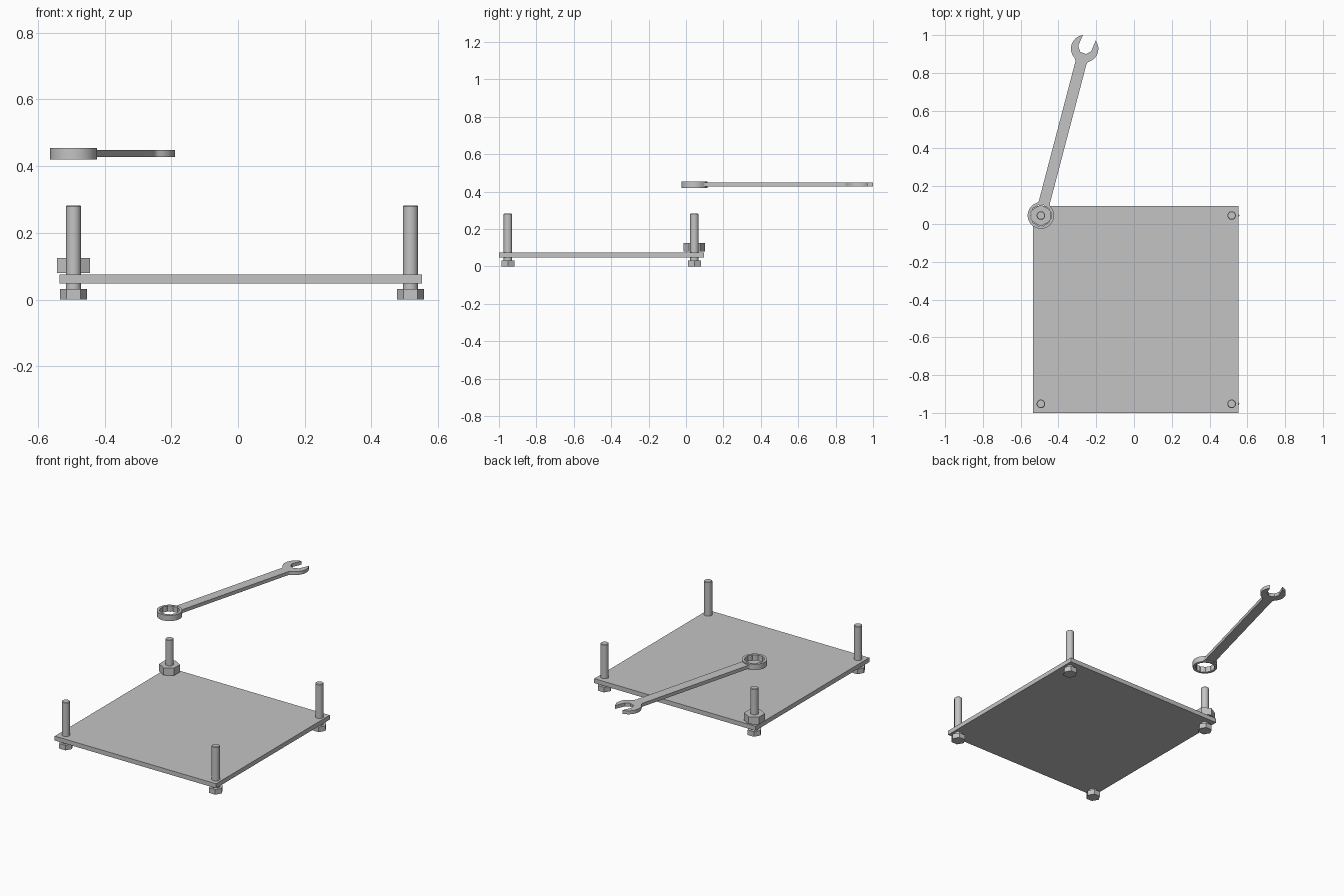
import bpy, bmesh
from math import sin, cos, pi, radians, sqrt, asin, atan2

cube = bpy.data.objects.get("Cube")
if cube:
    bpy.data.objects.remove(cube)

steel = bpy.data.materials.new("grey_steel")
steel.use_nodes = True
grey = (0.55, 0.55, 0.55, 1)
steel.diffuse_color = grey
steel.node_tree.nodes["Principled BSDF"].inputs["Base Color"].default_value = grey


def finish(name, bm, location, turn=0):
    bmesh.ops.recalc_face_normals(bm, faces=bm.faces)
    mesh = bpy.data.meshes.new(name)
    bm.to_mesh(mesh)
    bm.free()
    mesh.materials.append(steel)
    ob = bpy.data.objects.new(name, mesh)
    ob.location = location
    ob.rotation_euler.z = turn
    bpy.context.collection.objects.link(ob)
    bpy.ops.object.select_all(action="DESELECT")
    ob.select_set(True)
    bpy.context.view_layer.objects.active = ob
    bpy.ops.object.shade_smooth_by_angle(angle=radians(30))
    return ob


def prism(name, outline, z0, z1, location, turn=0):
    """Solid made by raising a flat outline."""
    bm = bmesh.new()
    face = bm.faces.new([bm.verts.new((x, y, z0)) for x, y in outline])
    top = bmesh.ops.extrude_face_region(bm, geom=[face])["geom"]
    verts = [v for v in top if isinstance(v, bmesh.types.BMVert)]
    bmesh.ops.translate(bm, vec=(0, 0, z1 - z0), verts=verts)
    return finish(name, bm, location, turn)


def collar(name, outer, inner, z0, z1, location, turn=0, n=48):
    """Ring whose outer and inner radii are functions of the step number."""
    bm = bmesh.new()
    loops = []
    for radius, z in ((outer, z0), (outer, z1), (inner, z1), (inner, z0)):
        loops.append([bm.verts.new((radius(k) * cos(2 * pi * k / n),
                                    radius(k) * sin(2 * pi * k / n), z))
                      for k in range(n)])
    for i in range(4):
        a, b = loops[i], loops[(i + 1) % 4]
        for k in range(n):
            m = (k + 1) % n
            bm.faces.new((a[k], a[m], b[m], b[k]))
    return finish(name, bm, location, turn)


def arc(cx, cy, r, a0, a1, steps=10):
    return [(cx + r * cos(a0 + (a1 - a0) * i / steps),
             cy + r * sin(a0 + (a1 - a0) * i / steps)) for i in range(steps + 1)]


# Base plate
x0, x1, y0, y1 = -0.535, 0.552, -1.0, 0.095
prism("base_plate", [(x0, y0), (x1, y0), (x1, y1), (x0, y1)], 0.048, 0.075, (0, 0, 0))

# Four upright bolts with hexagonal heads
LEFT_X, RIGHT_X, FRONT_Y, BACK_Y = 0.517, -0.493, -0.952, 0.045
for side, x in (("left", LEFT_X), ("right", RIGHT_X)):
    for end, y in (("front", FRONT_Y), ("back", BACK_Y)):
        prism(f"{end}_{side}_bolt_head", arc(0, 0, 0.041, 0, 5 * pi / 3, 5),
              0, 0.031, (x, y, 0))
        bm = bmesh.new()
        bmesh.ops.create_cone(bm, cap_ends=True, segments=32, radius1=0.0225,
                              radius2=0.0225, depth=0.254)
        rim = [e for e in bm.edges if all(v.co.z > 0 for v in e.verts)]
        bmesh.ops.bevel(bm, geom=rim, offset=0.003, segments=1, affect="EDGES")
        finish(f"{end}_{side}_bolt_shank", bm, (x, y, 0.155))

# Nut on the back right bolt
def hexagon(k):
    return 0.0575 * cos(pi / 6) / cos((k % 8) * pi / 24 - pi / 6)

collar("nut", hexagon, lambda k: 0.0225, 0.08, 0.125, (RIGHT_X, BACK_Y, 0), pi / 2)

# Spanner: ring end with a twelve-point socket
LEAN = radians(-14.7)
pivot = (RIGHT_X, BACK_Y, 0)
RING = 0.07

def twelve_point(k):
    return 0.057 - 0.0025 * min(k % 4, 4 - k % 4)

collar("spanner_ring", lambda k: RING, twelve_point, 0.42, 0.455, pivot, LEAN)

# Spanner: handle flowing into the open jaw
LENGTH, HEAD, HALF = 0.913, 0.0725, 0.03
RF, JF, SLOT = 0.02, 0.03, 0.037          # ring fillet, jaw fillet, half slot
ring_t = sqrt((RING + RF) ** 2 - (HALF + RF) ** 2)
drop = sqrt((HEAD + JF) ** 2 - (HALF + JF) ** 2)
edge = arc(HALF + RF, ring_t, RF, atan2(-ring_t, -HALF - RF), -pi, 6)
edge += arc(HALF + JF, LENGTH - drop, JF, pi, atan2(drop, -HALF - JF), 6)

axis = pi / 2 - radians(8.3)
gap = asin(SLOT / HEAD)
start = atan2(-drop, HALF + JF)
right_jaw = arc(0, LENGTH, HEAD, start, axis - gap, 14)[1:]
left_jaw = arc(0, LENGTH, HEAD, axis + gap, pi - start, 14)[:-1]
slot = [(u * sin(axis) + v * cos(axis), LENGTH - u * cos(axis) + v * sin(axis))
        for u, v in ((SLOT, 0), (0.016, -0.024), (-0.016, -0.024), (-SLOT, 0))]
mirrored = [(-x, y) for x, y in reversed(edge)]
prism("spanner_handle_and_jaw", edge + right_jaw + slot + left_jaw + mirrored,
      0.427, 0.448, pivot, LEAN)
